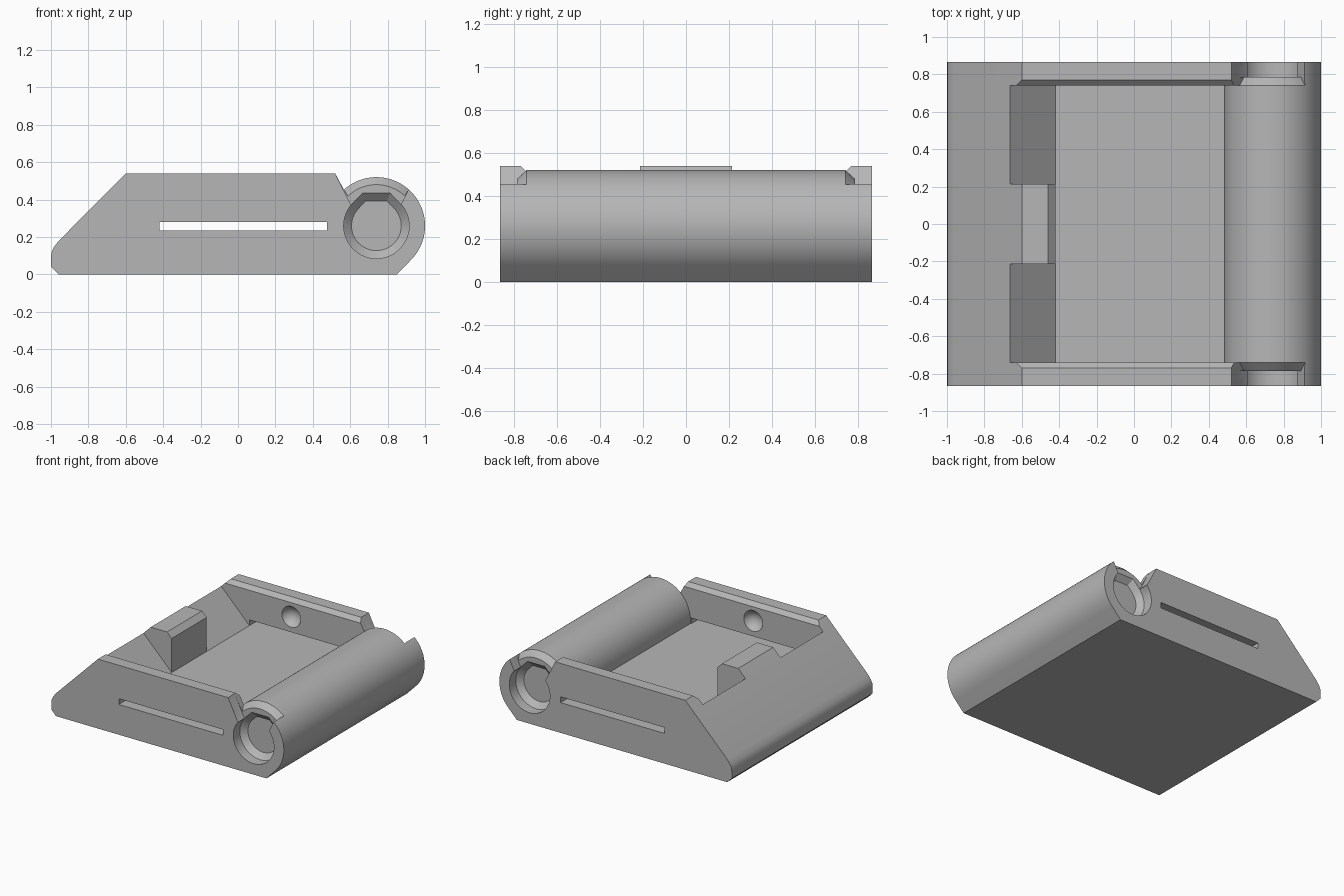
import bpy, bmesh
from math import radians, cos, sin

cube = bpy.data.objects.get("Cube")
if cube:
    bpy.data.objects.remove(cube, do_unlink=True)

HALF, INNER, RECESS = 0.865, 0.74, 0.785   # end faces, cavity walls, barrel recess
CX, CZ, R = 0.74, 0.26, 0.26               # barrel axis and radius

grey = bpy.data.materials.new("plain grey")
grey.use_nodes = True
grey.diffuse_color = (0.47, 0.47, 0.47, 1)
grey.node_tree.nodes["Principled BSDF"].inputs["Base Color"].default_value = grey.diffuse_color


def arc(r, start, end, steps):
    """Points on a circle about the barrel axis, in degrees."""
    angles = [radians(start + (end - start) * i / steps) for i in range(steps + 1)]
    return [(CX + r * cos(a), CZ + r * sin(a)) for a in angles]


def link(name, bm):
    bmesh.ops.recalc_face_normals(bm, faces=bm.faces)
    mesh = bpy.data.meshes.new(name)
    bm.to_mesh(mesh)
    bm.free()
    mesh.materials.append(grey)
    obj = bpy.data.objects.new(name, mesh)
    bpy.context.collection.objects.link(obj)
    return obj


def loft(name, sections):
    """Join equal-length x-z outlines placed at successive y values."""
    bm = bmesh.new()
    rings = [[bm.verts.new((x, y, z)) for x, z in pts] for y, pts in sections]
    for a, b in zip(rings, rings[1:]):
        n = len(a)
        for i in range(n):
            j = (i + 1) % n
            bm.faces.new((a[i], a[j], b[j], b[i]))
    bm.faces.new(rings[0])
    bm.faces.new(rings[-1])
    return link(name, bm)


def prism(name, pts, y0, y1):
    return loft(name, [(y0, pts), (y1, pts)])


cutters = []


def cut(obj):
    obj.hide_render = True
    cutters.append(obj)


# Main body: wedge nose, flat deck and round barrel in one outline
outline = [(-0.96, 0), (0.85, 0)] + arc(R, -45, 132, 48) + [
    (0.52, 0.54), (-0.6, 0.54), (-0.96, 0.178), (-0.985, 0.145), (-0.997, 0.118),
    (-1, 0.09), (-1, 0.04)]
body = prism("tray_body", outline, -HALF, HALF)

# Tray cavity, leaving the barrel and the chamfered centre tab
cut(prism("cavity_cutter", [(-0.42, 0.235)] + arc(R, 185.5, 132, 16) + [
    (0.5, 0.58), (0.5, 0.7), (-0.62, 0.7), (-0.42, 0.5)], -INNER, INNER))

# Details repeated at both ends
for s in (-1, 1):
    # Sloped nose wall beside the tab
    cut(prism("slope_cutter", [(-0.42, 0.235), (-0.3, 0.3), (-0.3, 0.7), (-0.885, 0.7)],
              s * 0.215, s * INNER))

    # Long slot through the side wall
    cut(prism("slot_cutter", [(-0.42, 0.235), (0.475, 0.235), (0.475, 0.28), (-0.42, 0.28)],
              s * 0.7, s * 0.9))

    # Chamfer along the inner top edge of the wall
    bm = bmesh.new()
    ends = [[bm.verts.new((x, s * y, z)) for y, z in ((0.73, 0.5), (0.8, 0.57), (0.73, 0.57))]
            for x in (-0.75, 0.555)]
    for i in range(3):
        j = (i + 1) % 3
        bm.faces.new((ends[0][i], ends[0][j], ends[1][j], ends[1][i]))
    bm.faces.new(ends[0])
    bm.faces.new(ends[1])
    cut(link("rim_cutter", bm))

    # Round dimple in the inner wall
    bm = bmesh.new()
    bmesh.ops.create_uvsphere(bm, u_segments=32, v_segments=16, radius=0.085)
    bmesh.ops.translate(bm, verts=bm.verts, vec=(-0.06, s * 0.715, 0.4))
    cut(link("dimple_cutter", bm))

    # Open notch over the barrel end, then the bevelled shoulder behind it
    cut(prism("notch_cutter", [(CX, CZ), (0.87, 0.37), (0.91, 0.45), (0.97, 0.57),
                               (0.505, 0.57), (0.52, 0.54), (0.6, 0.38)],
              s * RECESS, s * 0.9))
    top = [(0.505, 0.57), (0.97, 0.57)]
    cut(loft("shoulder_cutter", [(s * INNER, arc(R + 0.001, 48, 132, 20) + top),
                                 (s * RECESS, arc(0.22, 46, 134, 20) + top)]))

    # Flat-topped socket with a tapered bottom
    def socket(k):
        pts = arc(0.175 * k, 135, 405, 40)
        return pts + [(CX + 0.073 * k, CZ + 0.175 * k), (CX - 0.073 * k, CZ + 0.175 * k)]
    cut(loft("socket_cutter", [(s * 0.9, socket(1)), (s * RECESS, socket(1)),
                               (s * 0.745, socket(0.76))]))

for c in cutters:
    mod = body.modifiers.new(c.name, "BOOLEAN")
    mod.operation = "DIFFERENCE"
    mod.solver = "EXACT"
    mod.object = c

# Bake the cuts and drop the cutters
bpy.context.view_layer.update()
graph = bpy.context.evaluated_depsgraph_get()
baked = bpy.data.meshes.new_from_object(body.evaluated_get(graph))
body.modifiers.clear()
body.data = baked
for c in cutters:
    bpy.data.objects.remove(c, do_unlink=True)

bpy.ops.object.select_all(action="DESELECT")
body.select_set(True)
bpy.context.view_layer.objects.active = body
bpy.ops.object.shade_smooth_by_angle(angle=radians(25))
